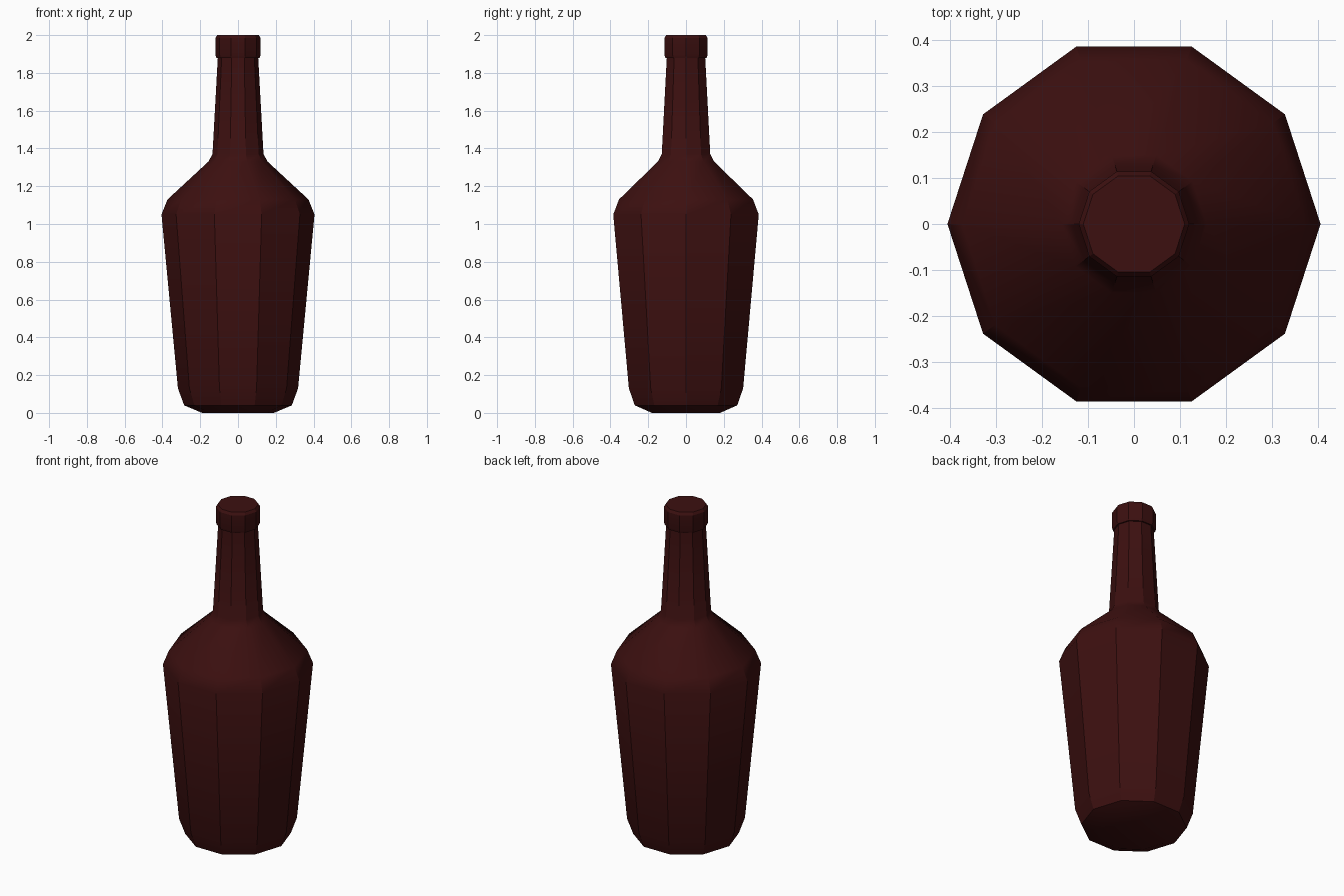
import bpy
import bmesh
from math import cos, sin, tau, radians

if "Cube" in bpy.data.objects:
    bpy.data.objects.remove(bpy.data.objects["Cube"], do_unlink=True)

SIDES = 10

# Dark red glass
glass = bpy.data.materials.new("dark_red_glass")
glass.use_nodes = True
colour = (0.045, 0.005, 0.005, 1)
glass.diffuse_color = colour
glass.node_tree.nodes["Principled BSDF"].inputs["Base Color"].default_value = colour


def lathe(name, profile, material):
    """Revolve (radius, height) points into a closed ten-sided solid."""
    bm = bmesh.new()
    rings = [[bm.verts.new((r * cos(tau * i / SIDES), r * sin(tau * i / SIDES), z))
              for i in range(SIDES)] for r, z in profile]
    for low, high in zip(rings, rings[1:]):
        for i in range(SIDES):
            j = (i + 1) % SIDES
            bm.faces.new((low[i], low[j], high[j], high[i]))
    bm.faces.new(rings[0][::-1])
    bm.faces.new(rings[-1])
    mesh = bpy.data.meshes.new(name)
    bm.to_mesh(mesh)
    bm.free()
    mesh.materials.append(material)
    obj = bpy.data.objects.new(name, mesh)
    bpy.context.collection.objects.link(obj)
    bpy.ops.object.select_all(action="DESELECT")
    obj.select_set(True)
    bpy.context.view_layer.objects.active = obj
    bpy.ops.object.shade_smooth_by_angle(angle=radians(30))
    return obj


# Base, tapered body, shoulder, neck and lip in one continuous skin
lathe("bottle", [
    (0.19, 0), (0.285, 0.04), (0.318, 0.13),
    (0.405, 1.05), (0.373, 1.13),
    (0.157, 1.33), (0.135, 1.37),
    (0.107, 1.88), (0.115, 1.88), (0.12, 1.895),
    (0.12, 1.985), (0.11, 2.0),
], glass)
